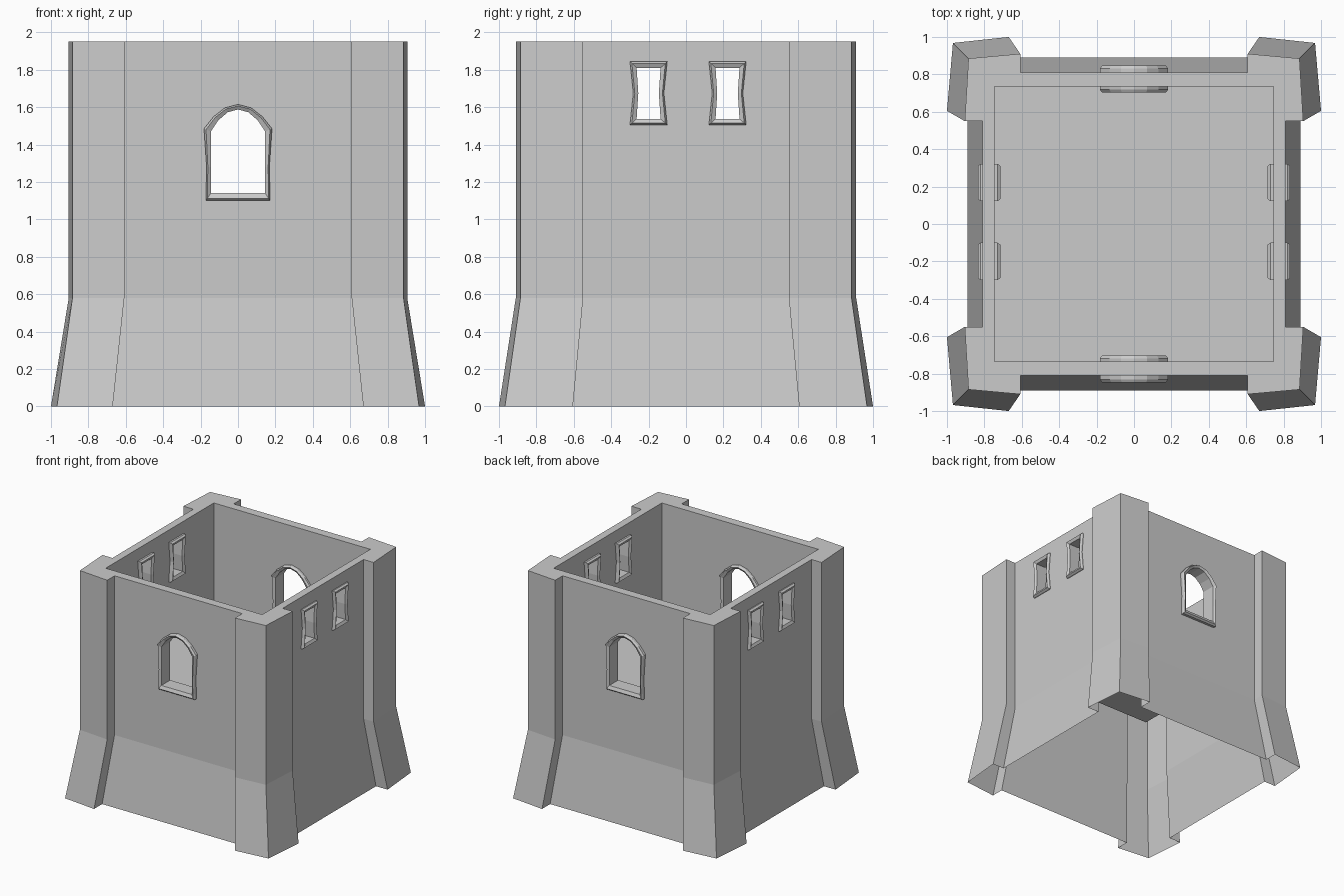
import bpy, bmesh

if "Cube" in bpy.data.objects:
    bpy.data.objects.remove(bpy.data.objects["Cube"], do_unlink=True)

HEIGHT, BREAK, FLOOR = 1.95, 0.58, 1.10
WALL_MID = 0.775

stone = bpy.data.materials.new("grey_stone")
stone.use_nodes = True
GREY = (0.6, 0.6, 0.6, 1)
stone.diffuse_color = GREY
stone.node_tree.nodes["Principled BSDF"].inputs["Base Color"].default_value = GREY


def loft(name, rings, ring_closed=False):
    """Skin a list of equal point rings; cap the ends unless it is a loop."""
    bm = bmesh.new()
    rows = [[bm.verts.new(p) for p in ring] for ring in rings]
    n = len(rows[0])
    pairs = list(zip(rows, rows[1:]))
    if ring_closed:
        pairs.append((rows[-1], rows[0]))
    else:
        bm.faces.new(rows[0])
        bm.faces.new(rows[-1])
    for a, b in pairs:
        for i in range(n):
            j = (i + 1) % n
            bm.faces.new((a[i], a[j], b[j], b[i]))
    bmesh.ops.recalc_face_normals(bm, faces=bm.faces)
    mesh = bpy.data.meshes.new(name)
    bm.to_mesh(mesh)
    bm.free()
    mesh.materials.append(stone)
    obj = bpy.data.objects.new(name, mesh)
    bpy.context.collection.objects.link(obj)
    return obj


def plan(corner, z):
    """Repeat one corner buttress outline around the four corners."""
    pts = []
    for sx, sy in ((1, 1), (-1, 1), (-1, -1), (1, -1)):
        part = [(sx * x, sy * y, z) for x, y in corner]
        pts += part if sx * sy > 0 else part[::-1]
    return pts


def mirrored(half):
    """Complete a right-hand outline, given bottom to top, about its axis."""
    return half + [(-u, z) for u, z in reversed(half) if u > 0]


def blend(a, b, t):
    return [(p[0] + (q[0] - p[0]) * t, p[1] + (q[1] - p[1]) * t)
            for p, q in zip(a, b)]


def place(outline, depth, along, axis):
    """Stand a window outline in the wall facing the given axis."""
    if axis == "y":
        return [(u + along, depth, z) for u, z in outline]
    return [(depth, u + along, z) for u, z in outline]


# Tower body: straight upper walls, flared foot and corner buttresses
upper = [(0.81, 0.55), (0.905, 0.55), (0.885, 0.885), (0.608, 0.91), (0.608, 0.81)]
foot = [(0.89, 0.605), (1.0, 0.605), (0.968, 0.968), (0.67, 1.0), (0.67, 0.89)]
tower = loft("tower_walls", [plan(foot, 0), plan(upper, BREAK), plan(upper, HEIGHT)])

# Window outlines: outer edge and opening
arch_outer = mirrored([(0.172, 1.10), (0.168, 1.28), (0.182, 1.485),
                       (0.13, 1.55), (0.07, 1.597), (0, 1.615)])
arch_open = mirrored([(0.145, 1.14), (0.145, 1.28), (0.145, 1.47),
                      (0.105, 1.53), (0.055, 1.573), (0, 1.588)])
slit_outer = mirrored([(0.1, 1.505), (0.082, 1.675), (0.1, 1.845)])
slit_open = mirrored([(0.064, 1.538), (0.055, 1.675), (0.064, 1.81)])

windows = [("arched_window", arch_outer, arch_open, 0, "y", 0.072),
           ("slit_window_front", slit_outer, slit_open, -0.2, "x", 0.06),
           ("slit_window_back", slit_outer, slit_open, 0.222, "x", 0.06)]

# Room and window cutters
cutters = [loft("room_cutter", [[(x, y, z) for x, y in
                                 ((-0.745, -0.735), (0.745, -0.735),
                                  (0.745, 0.735), (-0.745, 0.735))]
                                for z in (FLOOR, HEIGHT + 0.2)])]
for name, outer, hole, along, axis, half in windows:
    middle = blend(outer, hole, 0.5)
    cutters.append(loft(name + "_cutter",
                        [place(middle, d, along, axis) for d in (-1.2, 1.2)]))

    # Stone frames, bevelled on both faces, on opposite walls
    section = [(0, -half + 0.015), (0.3, -half), (1, -half + 0.012),
               (1, half - 0.012), (0.3, half), (0, half - 0.015)]
    for side in (-1, 1):
        rings = [place(blend(outer, hole, t), side * (WALL_MID + d), along, axis)
                 for t, d in section]
        word = {"y": {-1: "_front", 1: "_back"}, "x": {-1: "_right", 1: "_left"}}
        loft(name + word[axis][side] + "_frame", rings, ring_closed=True)

bpy.context.view_layer.objects.active = tower
for cutter in cutters:
    cutter.hide_render = True
    cut = tower.modifiers.new(cutter.name, "BOOLEAN")
    cut.operation = "DIFFERENCE"
    cut.solver = "EXACT"
    cut.object = cutter
    bpy.ops.object.modifier_apply(modifier=cut.name)
for cutter in cutters:
    bpy.data.objects.remove(cutter, do_unlink=True)

# The foot of the tower is open underneath
bm = bmesh.new()
bm.from_mesh(tower.data)
base = [f for f in bm.faces if all(v.co.z < 0.01 for v in f.verts)]
bmesh.ops.delete(bm, geom=base, context="FACES")
bm.to_mesh(tower.data)
bm.free()
